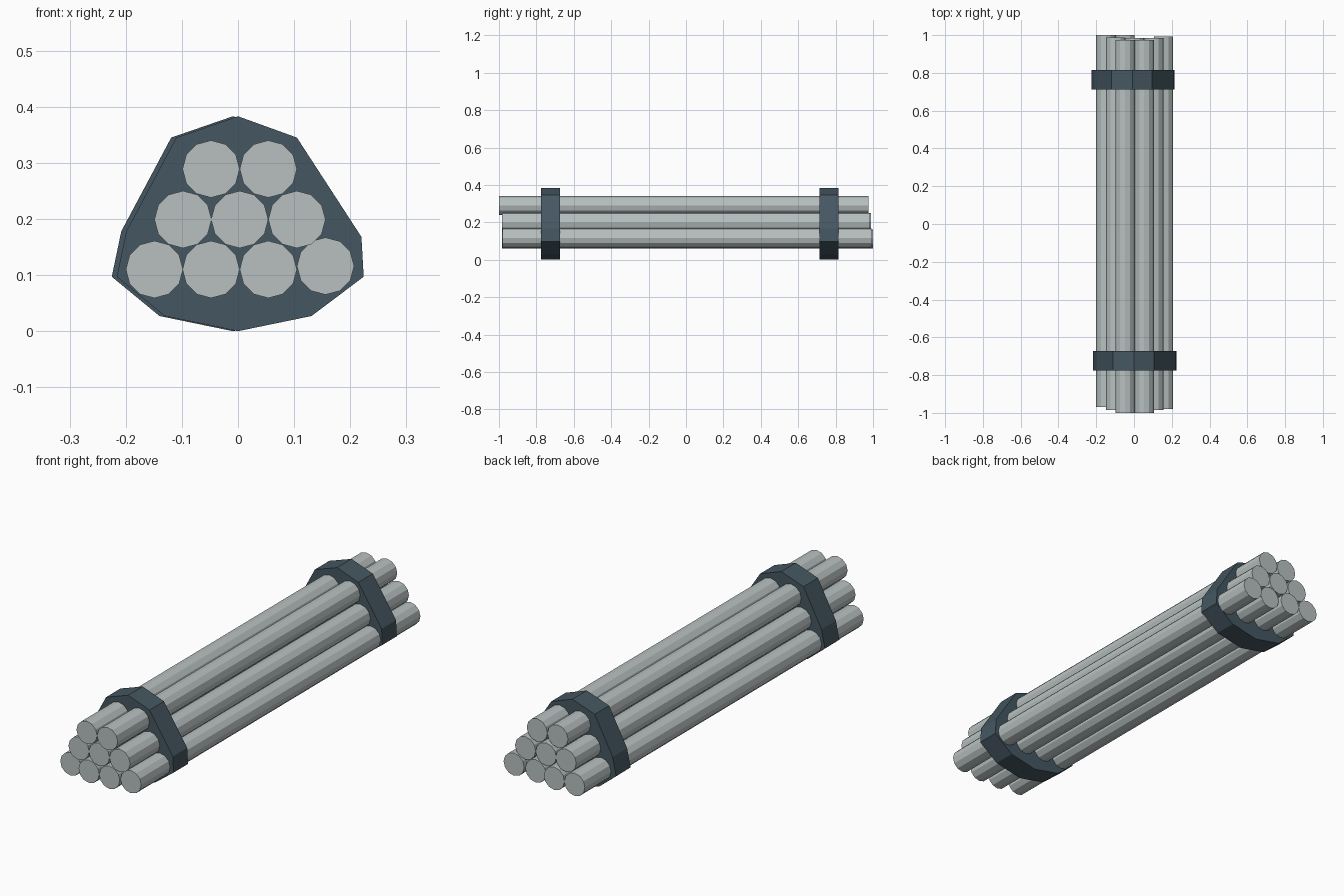
import bpy, bmesh

if "Cube" in bpy.data.objects:
    bpy.data.objects.remove(bpy.data.objects["Cube"])


def material(name, color):
    m = bpy.data.materials.new(name)
    m.diffuse_color = (*color, 1)
    m.use_nodes = True
    m.node_tree.nodes["Principled BSDF"].inputs["Base Color"].default_value = m.diffuse_color
    return m


def prism(name, profile, y0, y1, mat):
    """Extrude an xz profile along y into a solid, capped prism."""
    bm = bmesh.new()
    face = bm.faces.new([bm.verts.new((x, y0, z)) for x, z in profile])
    ext = bmesh.ops.extrude_face_region(bm, geom=[face], use_keep_orig=True)
    for v in ext["geom"]:
        if isinstance(v, bmesh.types.BMVert):
            v.co.y = y1
    bmesh.ops.recalc_face_normals(bm, faces=bm.faces)
    mesh = bpy.data.meshes.new(name)
    bm.to_mesh(mesh)
    bm.free()
    mesh.materials.append(mat)
    obj = bpy.data.objects.new(name, mesh)
    bpy.context.collection.objects.link(obj)
    return obj


steel = material("pale_steel", (0.48, 0.53, 0.53))
slate = material("dark_slate", (0.06, 0.095, 0.12))

# stacked twelve-sided rods: x, z, front end, back end
rods = [
    (-0.149, 0.110, -0.97, 1.0),
    (-0.048, 0.110, -0.985, 1.0),
    (0.054, 0.110, -0.985, 0.985),
    (0.156, 0.116, -0.98, 0.993),
    (-0.098, 0.199, -0.985, 0.988),
    (0.003, 0.199, -0.985, 0.985),
    (0.105, 0.199, -0.985, 0.985),
    (-0.048, 0.289, -1.0, 0.975),
    (0.054, 0.289, -1.0, 0.975),
]
for i, (x, z, y0, y1) in enumerate(rods):
    bpy.ops.mesh.primitive_cylinder_add(
        vertices=12, radius=0.051, depth=y1 - y0,
        location=(x, (y0 + y1) / 2, z), rotation=(1.5707963, 0, 0))
    rod = bpy.context.object
    rod.name = f"rod_{i + 1}"
    rod.data.materials.append(steel)

# solid ten-sided straps binding the bundle
strap = [(0, 0.383), (0.105, 0.345), (0.22, 0.168), (0.224, 0.097),
         (0.131, 0.027), (0, 0.0), (-0.131, 0.027), (-0.216, 0.097),
         (-0.199, 0.178), (-0.11, 0.345)]
for name, y, dx in (("front_strap", -0.775, 0), ("back_strap", 0.713, -0.009)):
    prism(name, [(x + dx, z) for x, z in strap], y, y + 0.102, slate)
